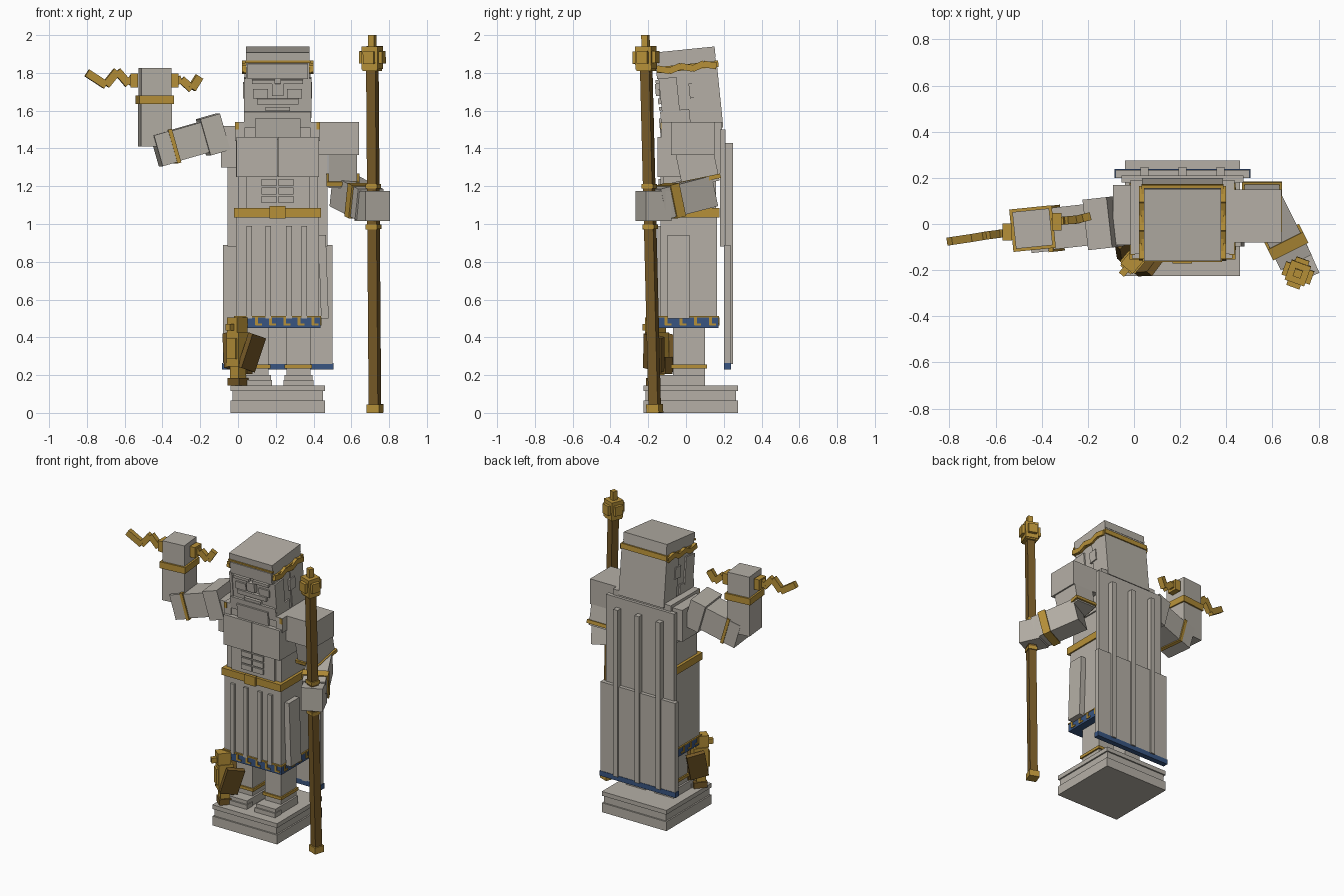
import bpy, bmesh
from math import radians
from mathutils import Matrix, Vector

if "Cube" in bpy.data.objects:
    bpy.data.objects.remove(bpy.data.objects["Cube"])

MID = .21  # body centre line


def material(name, color):
    mat = bpy.data.materials.new(name)
    mat.use_nodes = True
    rgba = (*color, 1)
    mat.diffuse_color = rgba
    mat.node_tree.nodes["Principled BSDF"].inputs["Base Color"].default_value = rgba
    return mat


stone = material("warm grey stone", (.46, .43, .38))
gold = material("gold", (.47, .28, .04))
bronze = material("dark bronze", (.18, .10, .02))
blue = material("deep blue", (.04, .09, .22))


def block(name, mat, matrix, size):
    mesh = bpy.data.meshes.new(name)
    bm = bmesh.new()
    bmesh.ops.create_cube(bm, size=1, matrix=matrix @ Matrix.Diagonal((*size, 1)))
    bm.to_mesh(mesh)
    bm.free()
    mesh.materials.append(mat)
    obj = bpy.data.objects.new(name, mesh)
    bpy.context.collection.objects.link(obj)
    return obj


def box(name, mat, x, y, z, frame=Matrix()):
    """Box between pairs of limits, placed in a local frame."""
    spans = (x, y, z)
    centre = Matrix.Translation([(a + b) / 2 for a, b in spans])
    return block(name, mat, frame @ centre, [b - a for a, b in spans])


def around(centre, width):
    return (centre - width / 2, centre + width / 2)


def beam(name, mat, start, end, width, height, hint=(0, 0, 1)):
    """Square bar from start to end; height runs toward the hint direction."""
    start, end = Vector(start), Vector(end)
    axis = (end - start).normalized()
    up = Vector(hint)
    up = (up - axis * up.dot(axis)).normalized()
    rot = Matrix((up.cross(axis), up, axis)).transposed().to_4x4()
    place = Matrix.Translation((start + end) / 2) @ rot
    return block(name, mat, place, (width, height, (end - start).length))


# Plinth: two slabs with a recess between them
for part, inset, z in (("base", 0, (0, .065)), ("recess", .02, (.065, .115)), ("top", 0, (.115, .145))):
    box("plinth_" + part, stone, around(MID, .5 - inset), around(.025, .5 - inset), z)

# Feet, legs and anklets
for side in (-1, 1):
    x = MID + side * .11
    box("foot", stone, around(x, .15), (-.15, .1), (.145, .2))
    box("toe_cap", stone, around(x, .16), (-.16, -.09), (.145, .175))
    box("leg", stone, around(x, .125), (-.07, .1), (.19, .5))
    box("anklet", gold, around(x, .145), (-.08, .11), (.235, .255))

# Pleated skirt
box("skirt", stone, around(MID, .44), (-.135, .165), (.46, 1.05))
for x in (.06, .16, .27, .35):
    box("front_pleat", stone, around(x, .03), (-.15, -.13), (.5, .99))
beam("side_drape", stone, (.445, -.04, .94), (.46, -.04, .5), .04, .115, (0, 1, 0))

# Patterned hem: blue band, gold edge and key-shaped plates
hem_x, hem_y = around(MID, .455), (-.145, .172)
box("skirt_hem", blue, hem_x, hem_y, (.45, .505))
box("hem_edge", gold, around(MID, .46), (-.148, .175), (.505, .512))
for i in range(6):
    x = hem_x[0] + .04 + i * .075
    for face in hem_y:
        box("hem_key_stem", gold, around(x, .015), around(face, .01), (.465, .505))
        box("hem_key_foot", gold, around(x + .012, .035), around(face, .01), (.463, .474))
for i in range(4):
    y = hem_y[0] + .04 + i * .078
    for face in hem_x:
        box("hem_key_stem", gold, around(face, .01), around(y, .015), (.465, .505))
        box("hem_key_foot", gold, around(face, .01), around(y + .012, .035), (.463, .474))

# Belt and torso
box("belt", gold, around(MID, .46), (-.155, .178), (1.035, 1.085))
box("belt_buckle", gold, around(MID, .085), (-.172, -.15), (1.03, 1.095))
box("waist", stone, around(MID, .42), (-.12, .16), (1.08, 1.27))
box("abdomen", stone, around(MID, .335), (-.135, .1), (1.08, 1.26))
box("upper_torso", stone, around(MID, .44), (-.12, .19), (1.25, 1.53))
for side in (-1, 1):
    box("chest_muscle", stone, around(MID + side * .11, .216), (-.15, -.1), (1.25, 1.46))
    box("shoulder_strap", stone, around(MID + side * .2, .05), (-.13, .19), (1.44, 1.54))
    box("shoulder_pin", gold, around(MID + side * .215, .02), (-.134, -.12), (1.5, 1.538))
    for row in range(3):
        z = 1.13 + row * .045
        box("stomach_muscle", stone, around(MID + side * .045, .08), (-.145, -.12), around(z, .036))
box("right_shoulder", stone, (-.09, .03), (-.09, .17), (1.3, 1.52))
box("left_shoulder", stone, (.42, .64), (-.08, .15), (1.365, 1.54))

# Cape with folds and hem
box("upper_cape", stone, around(MID, .53), (.18, .21), (.88, 1.5))
box("lower_cape", stone, around(MID, .58), (.2, .235), (.26, .89))
box("cape_hem", blue, around(MID, .59), (.2, .238), (.23, .265))
for x in (-.165, 0, .165):
    box("cape_fold", stone, around(MID + x, .035), (.2, .248), (.26, 1.43))

# Head, leaning forward, built in its own frame
head = Matrix.Translation((MID, .015, 1.725)) @ Matrix.Rotation(radians(5.8), 4, "X")
box("head", stone, around(0, .335), (-.15, .155), (-.19, .17), head)
box("hair_top", stone, around(0, .335), (-.157, .157), (.145, .2), head)
box("hair_back", stone, around(0, .35), (.02, .16), (-.23, .1), head)
box("hair_fringe", stone, around(0, .32), (-.163, -.14), (.06, .14), head)
box("nose", stone, around(0, .06), (-.178, -.14), (-.03, .035), head)
box("moustache", stone, around(0, .22), (-.17, -.14), (-.075, -.045), head)
box("lower_lip", stone, around(0, .13), (-.168, -.14), (-.11, -.09), head)
box("beard", stone, around(0, .355), (-.165, -.01), (-.2, -.115), head)
box("beard_tip", stone, around(0, .24), (-.175, -.06), (-.26, -.15), head)
for side in (-1, 1):
    box("brow", stone, around(side * .075, .12), (-.172, -.14), (.035, .055), head)
    box("cheek", stone, around(side * .09, .08), (-.16, -.14), (-.045, .005), head)
    box("sideburn", stone, around(side * .168, .02), (-.155, -.06), (-.15, .06), head)
    box("ear", stone, around(side * .17, .025), (0, .06), (-.06, .02), head)
    box("wreath_side", gold, around(side * .172, .012), (-.16, .166), (.09, .122), head)
    for i in range(5):
        spot = Matrix.Translation((side * .178, -.125 + i * .062, .105))
        turn = Matrix.Rotation(radians(18 if i % 2 else -15), 4, "X")
        block("wreath_leaf", gold, head @ spot @ turn, (.022, .07, .035))
box("wreath_back", gold, around(0, .355), (.15, .168), (.09, .125), head)
box("wreath_front", gold, around(0, .345), (-.164, -.15), (.145, .157), head)

# Raised right arm
shoulder, elbow = Vector((-.04, .015, 1.5)), Vector((-.44, -.03, 1.385))


def arm(name, mat, a, b, width, height):
    beam(name, mat, shoulder.lerp(elbow, a), shoulder.lerp(elbow, b), width, height)


arm("right_sleeve", stone, .1, .36, .22, .2)
arm("right_upper_arm", stone, .3, .8, .18, .165)
arm("right_arm_band", gold, .74, .79, .2, .185)
arm("right_elbow", stone, .79, .98, .19, .17)
turned = (-.1, .99, 0)
lift = Vector((-.44, -.02, 0))
for part, mat, low, high, width in (("forearm", stone, 1.41, 1.64, .165), ("wrist_band", gold, 1.635, 1.68, .185),
                                    ("hand", stone, 1.68, 1.825, .16)):
    beam("right_" + part, mat, lift + Vector((0, 0, low)), lift + Vector((0, 0, high)), width, width, turned)

# Lightning bolt, one zigzag on each side of the hand
for x, y in ((-.55, -.035), (-.335, .01)):
    beam("bolt_collar", gold, (x - .02, y, 1.76), (x + .02, y, 1.76), .075, .075)
outer = [(-.55, -.04, 1.78), (-.58, -.042, 1.74), (-.64, -.05, 1.81), (-.7, -.06, 1.735), (-.8, -.075, 1.8)]
inner = [(-.35, .01, 1.75), (-.3, .015, 1.765), (-.245, .02, 1.715), (-.205, .03, 1.78)]
for path in (outer, inner):
    for a, b in zip(path, path[1:]):
        beam("bolt_segment", gold, a, b, .035, .042)

# Lowered left arm
top, bend, wrist = Vector((.555, .02, 1.5)), Vector((.555, .08, 1.21)), Vector((.695, -.15, 1.105))
forward = (0, 1, 0)
beam("left_upper_arm", stone, top, bend, .15, .2, forward)
beam("left_arm_band", gold, top.lerp(bend, .88), top.lerp(bend, .96), .175, .22, forward)
rear = Vector((.56, .12, 1.175))
beam("left_forearm", stone, rear, wrist, .15, .165)
beam("left_wrist_band", gold, rear.lerp(wrist, .65), rear.lerp(wrist, .82), .17, .18)
beam("left_hand", stone, (.68, -.105, 1.095), (.74, -.24, 1.095), .14, .16)


# Staff with collars, foot and finial
def staff(name, mat, low, high, width, depth=None):
    foot, tip = Vector((.725, -.165, 0)), Vector((.71, -.215, 2))
    beam(name, mat, foot.lerp(tip, low / 2), foot.lerp(tip, high / 2), width, depth or width, (.34, .94, 0))


staff("staff_shaft", bronze, .03, 1.84, .052)
staff("staff_foot", gold, 0, .045, .07)
for z in (.985, 1.2):
    staff("staff_collar", gold, z - .012, z + .012, .065)
staff("finial_neck", gold, 1.81, 1.84, .08)
staff("finial_core", gold, 1.82, 1.94, .09)
staff("finial_cross_bar", gold, 1.85, 1.915, .13, .06)
staff("finial_side_bar", gold, 1.85, 1.915, .06, .13)
staff("finial_tip", gold, 1.93, 2, .035)

# Small bird standing on the plinth, turned toward the right
bird = Matrix.Translation((.0, -.155, .145)) @ Matrix.Rotation(radians(-40), 4, "Z")
box("bird_perch", bronze, around(0, .08), (-.04, .05), (0, .04), bird)
box("bird_legs", gold, around(0, .06), (-.03, .03), (.03, .13), bird)
box("bird_body", gold, around(0, .085), (-.045, .05), (.1, .28), bird)
box("bird_breast", gold, around(0, .06), (-.058, 0), (.14, .25), bird)
box("bird_head", gold, around(0, .07), (-.05, .035), (.28, .36), bird)
box("bird_beak", gold, around(0, .03), (-.085, -.04), (.29, .325), bird)
box("bird_tail", bronze, around(0, .06), (.04, .085), (.06, .15), bird)
for side in (-1, 1):
    hinge = Matrix.Translation((side * .065, .035, .175)) @ Matrix.Rotation(radians(side * 14), 4, "Y")
    block("bird_wing", bronze, bird @ hinge @ Matrix.Rotation(radians(-12), 4, "X"), (.03, .12, .19))
